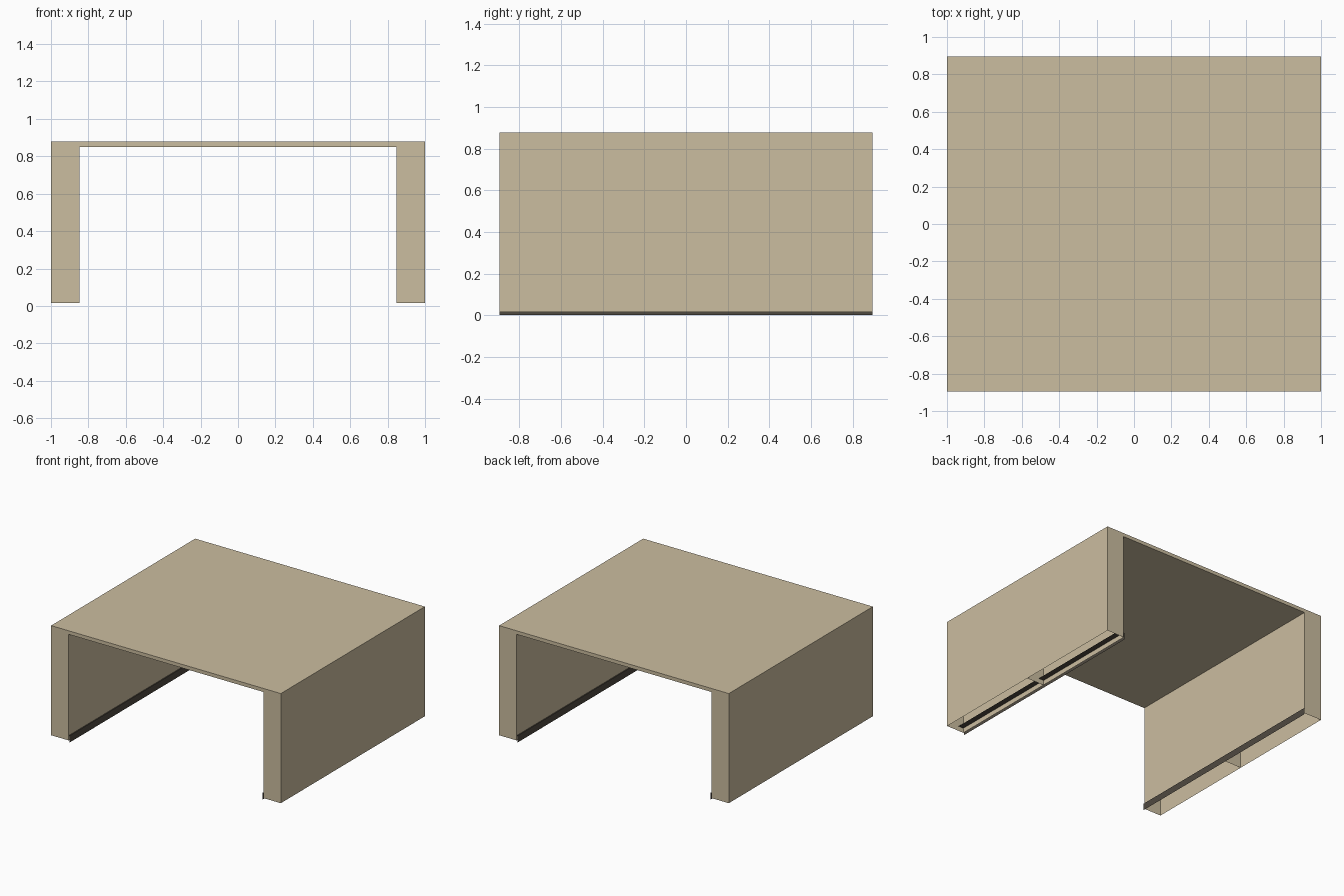
import bpy

if "Cube" in bpy.data.objects:
    bpy.data.objects.remove(bpy.data.objects["Cube"])

def material(name, rgb):
    m = bpy.data.materials.new(name)
    m.diffuse_color = (*rgb, 1)
    m.use_nodes = True
    m.node_tree.nodes["Principled BSDF"].inputs["Base Color"].default_value = m.diffuse_color
    return m

tan = material("warm_tan", (0.60, 0.51, 0.35))
dark = material("dark_brown", (0.078, 0.067, 0.051))

W, D, T = 1.0, 0.896, 0.848        # half width, half depth, inner half width
BOTTOM, UNDER, TOP = 0.015, 0.85, 0.878

def add_object(name, verts, faces, mat):
    me = bpy.data.meshes.new(name)
    me.from_pydata(verts, [], faces)
    me.materials.append(mat)
    ob = bpy.data.objects.new(name, me)
    bpy.context.collection.objects.link(ob)
    return ob

def sweep(name, path, mat):
    """Sheet running front to back along an x/z outline."""
    n = len(path)
    verts = [(x, y, z) for y in (-D, D) for x, z in path]
    faces = [(i, i + 1, n + i + 1, n + i) for i in range(n - 1)]
    return add_object(name, verts, faces, mat)

# Outer and inner skins of the arch; leg undersides stay open
sweep("outer_skin", [(W, BOTTOM), (W, TOP), (-W, TOP), (-W, BOTTOM)], tan)
sweep("inner_skin", [(-T, BOTTOM), (-T, UNDER), (T, UNDER), (T, BOTTOM)], tan)

# Front and back end faces
for name, y in (("front_face", -D), ("back_face", D)):
    outline = [(-W, BOTTOM), (-T, BOTTOM), (-T, UNDER), (T, UNDER),
               (T, BOTTOM), (W, BOTTOM), (W, TOP), (-W, TOP)]
    faces = [(0, 1, 2, 7), (2, 3, 6, 7), (3, 4, 5, 6)]
    if y > 0:
        faces = [f[::-1] for f in faces]
    add_object(name, [(x, y, z) for x, z in outline], faces, tan)

for side, s in (("left", -1), ("right", 1)):
    # Cross panel in the middle of each hollow leg
    add_object(side + "_leg_divider",
               [(s * W, 0, BOTTOM), (s * T, 0, BOTTOM), (s * T, 0, UNDER), (s * W, 0, UNDER)],
               [(0, 1, 2, 3)], tan)
    # Thin angled seal strip along the inner bottom edge
    x = s * 0.84
    path = [(x, 0.0), (x, 0.053), (s * 0.893, 0.053)]
    sweep(side + "_seal_strip", path if s < 0 else path[::-1], dark)
